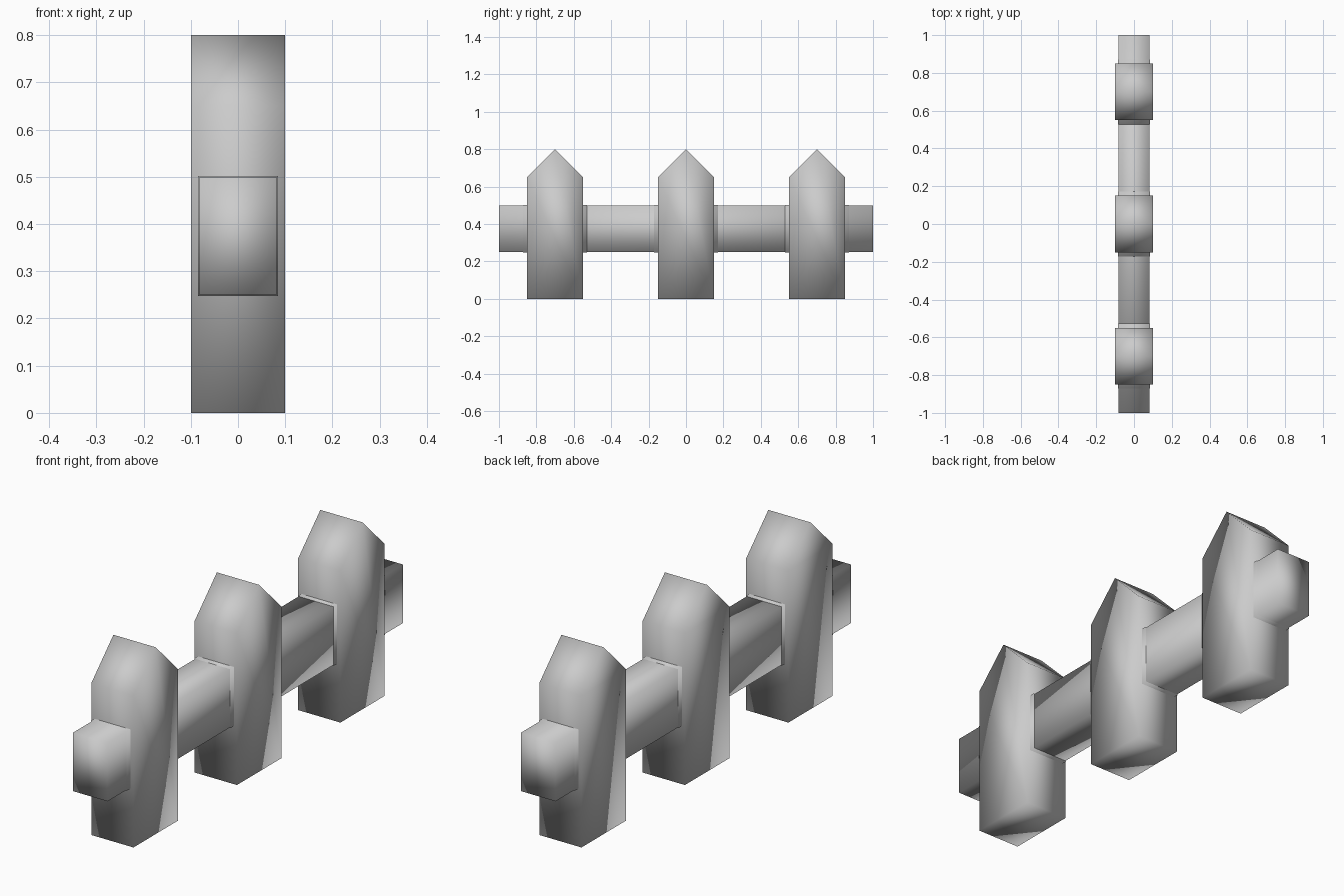
import bpy
import bmesh

cube = bpy.data.objects.get("Cube")
if cube:
    bpy.data.objects.remove(cube, do_unlink=True)

grey = bpy.data.materials.new("plain grey")
grey.use_nodes = True
colour = (0.6, 0.6, 0.6, 1.0)
grey.diffuse_color = colour
grey.node_tree.nodes["Principled BSDF"].inputs["Base Color"].default_value = colour


def prism(name, profile, half_width, y=0.0, ridge=None):
    """Extrude a (y, z) profile across x, softly shaded with a crisp ridge."""
    bm = bmesh.new()
    verts = [bm.verts.new((-half_width, py, pz)) for py, pz in profile]
    face = bm.faces.new(verts)
    out = bmesh.ops.extrude_face_region(bm, geom=[face])
    moved = [g for g in out["geom"] if isinstance(g, bmesh.types.BMVert)]
    bmesh.ops.translate(bm, verts=moved, vec=(2 * half_width, 0, 0))
    bmesh.ops.recalc_face_normals(bm, faces=bm.faces)
    for f in bm.faces:
        f.smooth = True
    for e in bm.edges:
        if ridge and all(abs(v.co.z - ridge) < 1e-4 for v in e.verts):
            e.smooth = False
    mesh = bpy.data.meshes.new(name)
    bm.to_mesh(mesh)
    bm.free()
    mesh.materials.append(grey)
    obj = bpy.data.objects.new(name, mesh)
    obj.location.y = y
    bpy.context.collection.objects.link(obj)
    return obj


def block(half_length, bottom, top):
    return [(-half_length, bottom), (half_length, bottom),
            (half_length, top), (-half_length, top)]


# One long rail through all the posts
prism("rail", block(1.0, 0.25, 0.5), 0.082)

# Pointed posts, each with a thin collar around the rail
post = [(-0.15, 0), (0.15, 0), (0.15, 0.65), (0, 0.8), (-0.15, 0.65)]
for label, y in (("front", -0.7), ("middle", 0.0), ("back", 0.7)):
    prism(label + "_post", post, 0.1, y, ridge=0.8)
    prism(label + "_collar", block(0.172, 0.248, 0.502), 0.085, y)
